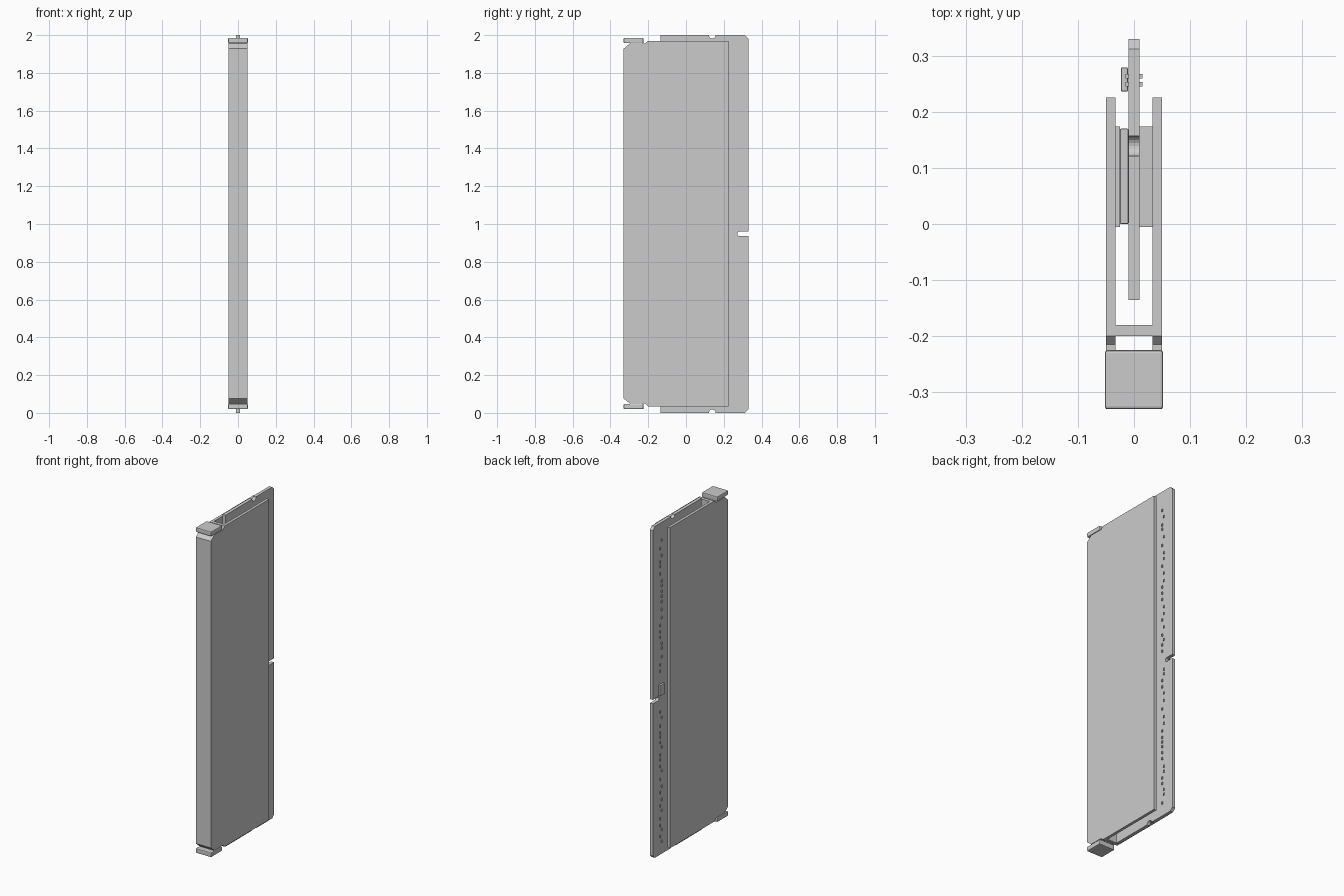
import bpy, bmesh, math, random

if "Cube" in bpy.data.objects:
    bpy.data.objects.remove(bpy.data.objects["Cube"])

random.seed(4)
MID = 1.0025  # mirror height of the heat spreader


def prism(name, pts, x0, x1):
    """Extrude a (y, z) outline from x0 to x1."""
    bm = bmesh.new()
    face = bm.faces.new([bm.verts.new((x0, y, z)) for y, z in pts])
    ext = bmesh.ops.extrude_face_region(bm, geom=[face])
    for v in ext["geom"]:
        if isinstance(v, bmesh.types.BMVert):
            v.co.x = x1
    bmesh.ops.recalc_face_normals(bm, faces=bm.faces)
    me = bpy.data.meshes.new(name)
    bm.to_mesh(me)
    bm.free()
    ob = bpy.data.objects.new(name, me)
    bpy.context.collection.objects.link(ob)
    return ob


def box(name, x0, x1, y0, y1, z0, z1, bevel=0):
    ob = prism(name, [(y0, z0), (y1, z0), (y1, z1), (y0, z1)], x0, x1)
    if bevel:
        mod = ob.modifiers.new("bevel", "BEVEL")
        mod.width = bevel
        mod.segments = 2
    return ob


def arc(cy, cz, r, a0, a1, n=10):
    return [(cy + r * math.cos(math.radians(a0 + (a1 - a0) * i / n)),
             cz + r * math.sin(math.radians(a0 + (a1 - a0) * i / n)))
            for i in range(n + 1)]


def mirrored(half):
    """Close an upper outline with its reflection about MID."""
    return half + [(y, 2 * MID - z) for y, z in reversed(half)]


# circuit board with key slot and latch notches
outline = [(-0.135, 0)]
outline += arc(0.139, 0, 0.018, 180, 0)
outline += [(0.312, 0), (0.33, 0.018), (0.33, 0.936)]
outline += arc(0.284, 0.948, 0.012, 270, 90)
outline += [(0.33, 0.96), (0.33, 1.982), (0.312, 2.0)]
outline += arc(0.139, 2.0, 0.018, 360, 180)
outline += [(-0.135, 2.0)]
prism("circuit_board", outline, -0.01, 0.01)

# heat spreader plates, spine and front bar
plate = mirrored([(-0.225, 1.955), (-0.215, 1.955), (-0.2, 1.97), (0.225, 1.97)])
prism("left_plate", plate, -0.05, -0.033)
prism("right_plate", plate, 0.033, 0.05)
box("spreader_spine", -0.033, 0.033, -0.2, -0.18, 0.035, 1.97)
prism("front_bar", mirrored([(-0.33, 1.928), (-0.298, 1.955), (-0.225, 1.955)]),
      -0.05, 0.05)

# end caps with a short stem reaching the bar
for label, zc, s in (("top", 1.971, 1), ("bottom", 0.034, -1)):
    box(label + "_cap", -0.052, 0.052, -0.33, -0.225, zc - 0.014, zc + 0.014, 0.005)
    za, zb = sorted((zc, zc - s * 0.02))
    box(label + "_cap_stem", -0.046, 0.046, -0.296, -0.228, za, zb)

# thermal pads
box("left_thermal_pad", -0.033, -0.025, -0.005, 0.174, 0.06, 1.94)
box("right_thermal_pad", 0.01, 0.033, -0.005, 0.174, 0.06, 1.94)

# memory chips, four on each half
for i in range(8):
    z = 0.17 + 0.215 * i + (0.15 if i > 3 else 0)
    box(f"memory_chip_{i + 1}", -0.025, -0.01, 0, 0.17, z - 0.09, z + 0.09, 0.002)

# small controller chip near the slot
box("controller_chip", -0.023, -0.011, 0.236, 0.279, 0.965, 1.03, 0.002)

# rows of tiny surface components on both faces
for side, name in ((-1, "left"), (1, "right")):
    z, i = 0.07, 0
    while z < 1.92:
        near_slot = 0.88 < z < 1.06 if side < 0 else 0.9 < z < 1.0
        if not near_slot:
            y = random.choice((0.245, 0.259))
            xa, xb = sorted((side * 0.0095, side * 0.0155))
            box(f"{name}_component_{i}", xa, xb, y, y + 0.008, z, z + 0.014)
            i += 1
        z += random.uniform(0.026, 0.052)
